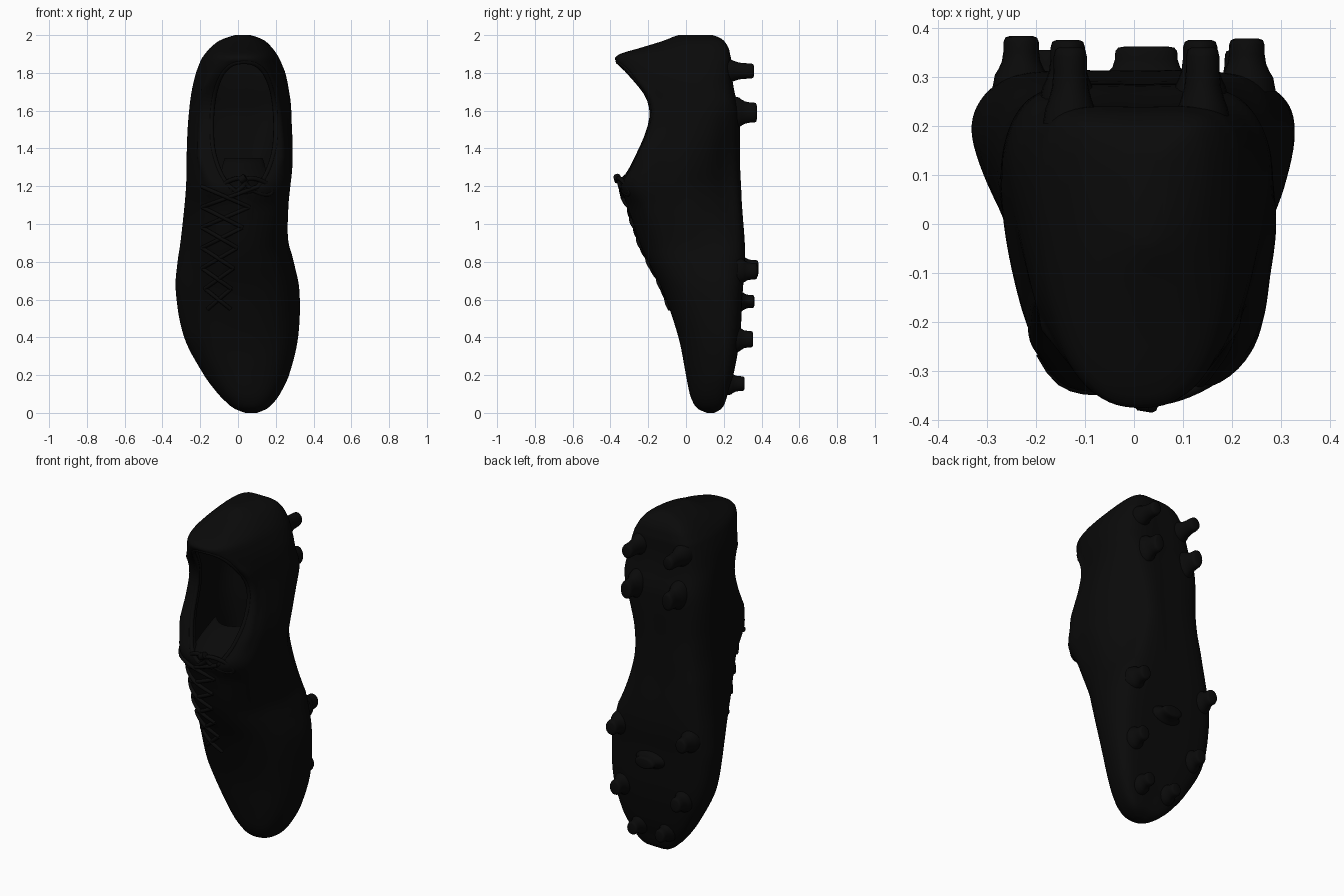
import bpy, bmesh, math
from mathutils import Vector
from mathutils.bvhtree import BVHTree

if "Cube" in bpy.data.objects:
    bpy.data.objects.remove(bpy.data.objects["Cube"])

black = bpy.data.materials.new("near_black")
black.diffuse_color = (0.003, 0.003, 0.003, 1)
black.use_nodes = True
black.node_tree.nodes["Principled BSDF"].inputs["Base Color"].default_value = black.diffuse_color

# Stations along the boot: z, x left, x right, y front (instep), y back (sole)
KEYS = [
    (0.0, 0.04, 0.10, 0.11, 0.15), (0.02, -0.015, 0.15, 0.065, 0.185),
    (0.05, -0.055, 0.185, 0.04, 0.205), (0.1, -0.105, 0.222, 0.02, 0.22),
    (0.2, -0.18, 0.27, 0.0, 0.25), (0.4, -0.285, 0.318, -0.04, 0.285),
    (0.65, -0.33, 0.325, -0.125, 0.30), (0.8, -0.32, 0.295, -0.20, 0.312),
    (0.9, -0.305, 0.272, -0.245, 0.31), (1.1, -0.283, 0.272, -0.31, 0.295),
    (1.2, -0.275, 0.28, -0.345, 0.29), (1.3, -0.272, 0.29, -0.29, 0.285),
    (1.4, -0.27, 0.293, -0.24, 0.285), (1.5, -0.266, 0.29, -0.20, 0.285),
    (1.6, -0.258, 0.284, -0.185, 0.28), (1.7, -0.245, 0.27, -0.22, 0.255),
    (1.8, -0.222, 0.25, -0.31, 0.24), (1.87, -0.195, 0.222, -0.375, 0.238),
    (1.9, -0.175, 0.205, -0.35, 0.232), (1.93, -0.15, 0.183, -0.25, 0.225),
    (1.97, -0.10, 0.142, -0.12, 0.20), (1.99, -0.05, 0.10, -0.07, 0.17),
    (2.0, -0.015, 0.065, -0.04, 0.14)]
# Half cross-sections (share of half width, share of depth): domed forefoot, open collar
DOME = [(0, 1), (.5, 1), (.8, .97), (.95, .88), (1, .74), (.97, .55), (.87, .33),
        (.67, .14), (.37, .03), (0, 0)]
COLLAR = [(0, 1), (.45, 1), (.75, .96), (.92, .86), (1, .7), (.98, .5), (.91, .3),
          (.82, .12), (.70, .0), (0, 0)]


def station(z):
    """Smoothly interpolated left, right, front and back at height z."""
    i = 0
    while i < len(KEYS) - 2 and KEYS[i + 1][0] < z:
        i += 1
    a, b = KEYS[i], KEYS[i + 1]
    p, n = KEYS[max(i - 1, 0)], KEYS[min(i + 2, len(KEYS) - 1)]
    h = b[0] - a[0]
    t = (z - a[0]) / h
    res = []
    for k in range(1, 5):
        ma = (b[k] - p[k]) / (b[0] - p[0]) * h
        mb = (n[k] - a[k]) / (n[0] - a[0]) * h
        res.append((2*t**3 - 3*t*t + 1)*a[k] + (t**3 - 2*t*t + t)*ma
                   + (3*t*t - 2*t**3)*b[k] + (t**3 - t*t)*mb)
    return res


def clamp(v):
    return min(max(v, 0), 1)


def bell(z, lo, hi):
    return math.sin(math.pi*clamp((z - lo)/(hi - lo)))**1.2


def ring(z, inset=0.0, sub=5):
    x0, x1, y0, y1 = station(z)
    x0, x1, y0, y1 = x0 + inset, x1 - inset, y0 + inset, y1 - inset
    w = clamp((z - 1.1)/.25)*clamp((1.87 - z)/.15)
    half = [(a[0]*(1 - w) + b[0]*w, a[1]*(1 - w) + b[1]*w) for a, b in zip(DOME, COLLAR)]
    # right side: undercut arch, upright wall; left side: leaner instep
    arch, lean = bell(z, .85, 1.65), bell(z, .4, 1.3)
    right = [(u*(1 - .36*arch*clamp((v - .6)/.3)) if v > .6
              else u + (1 - u)*.5*arch*clamp(v/.15), v) for u, v in half]
    left = [(-u*(1 - .14*lean*clamp((.7 - v)/.4)), v) for u, v in half]
    loop = right + left[-2:0:-1]
    n, pts = len(loop), []
    for i in range(n):
        p = [Vector(loop[(i + k) % n]) for k in (-1, 0, 1, 2)]
        for s in range(sub):
            t = s / sub
            q = p[1] + 0.5*t*(p[2] - p[0] + t*(2*p[0] - 5*p[1] + 4*p[2] - p[3]
                              + t*(3*(p[1] - p[2]) + p[3] - p[0])))
            pts.append(Vector(((x0 + x1)/2 + q.x*(x1 - x0)/2, y0 + q.y*(y1 - y0), z)))
    return pts


def loft(name, rings):
    """Closed skin through a list of equal rings."""
    bm = bmesh.new()
    vs = [[bm.verts.new(p) for p in r] for r in rings]
    n = len(vs[0])
    for a, b in zip(vs, vs[1:]):
        for i in range(n):
            bm.faces.new((a[i], a[(i + 1) % n], b[(i + 1) % n], b[i]))
    bm.faces.new(vs[0])
    bm.faces.new(vs[-1])
    bmesh.ops.recalc_face_normals(bm, faces=bm.faces)
    me = bpy.data.meshes.new(name)
    bm.to_mesh(me)
    bm.free()
    me.materials.append(black)
    ob = bpy.data.objects.new(name, me)
    bpy.context.collection.objects.link(ob)
    return ob


def activate(ob):
    bpy.ops.object.select_all(action='DESELECT')
    ob.select_set(True)
    bpy.context.view_layer.objects.active = ob


def smooth(ob, angle=45):
    activate(ob)
    bpy.ops.object.shade_smooth_by_angle(angle=math.radians(angle))


# Boot body, lofted from toe to heel
zs = [0, .004, .01, .02, .035, .05, .075] + [.1 + i*.03 for i in range(58)]
zs += [1.86, 1.87, 1.88, 1.89, 1.9, 1.915, 1.93, 1.945, 1.96, 1.97, 1.98, 1.99, 1.996, 2.0]
body = loft("boot_body", [ring(z) for z in zs])
bm = bmesh.new()
bm.from_mesh(body.data)
tree = BVHTree.FromBMesh(bm)
bm.free()


def on_front(x, z, lift=0.0):
    hit = tree.ray_cast(Vector((x, -2, z)), Vector((0, 1, 0)))[0]
    return Vector((x, (hit.y if hit else 0) - lift, z))


# Hollow foot space and ankle opening
def opening(y, grow=1.0, n=48):
    pts = []
    for i in range(n):
        a = 2*math.pi*i/n
        c, s = math.cos(a), math.sin(a)
        wide = 0.165 if s > -0.3 else 0.165 + 0.03*(s + 0.3)
        pts.append(Vector((0.03 + grow*wide*math.copysign(abs(c)**.8, c), y,
                           1.515 + grow*0.335*math.copysign(abs(s)**.9, s))))
    return pts


cutters = [loft("foot_space", [ring(.7 + i*.04, .04, 3) for i in range(31)]),
           loft("ankle_cut", [opening(-.7), opening(0.0)])]
for c in cutters:
    c.hide_render = True
    m = body.modifiers.new("cut", 'BOOLEAN')
    m.operation, m.solver, m.object = 'DIFFERENCE', 'EXACT', c
    activate(body)
    bpy.ops.object.modifier_apply(modifier=m.name)
for c in cutters:
    bpy.data.objects.remove(c)
smooth(body, 40)


def tube(name, pts, radius, cyclic=False):
    cu = bpy.data.curves.new(name, 'CURVE')
    cu.dimensions = '3D'
    cu.bevel_depth, cu.bevel_resolution, cu.use_fill_caps = radius, 2, True
    sp = cu.splines.new('POLY')
    sp.points.add(len(pts) - 1)
    for p, q in zip(sp.points, pts):
        p.co = (*q, 1)
    sp.use_cyclic_u = cyclic
    cu.materials.append(black)
    ob = bpy.data.objects.new(name, cu)
    bpy.context.collection.objects.link(ob)


# Padded edge round the opening
tube("collar_binding", [on_front(p.x, p.z, -.009) for p in opening(0, 1.03)], .013, True)

# Tongue flap behind the laces, dipping into the boot at its end
rows = []
for i in range(12):
    z = 1.02 + i*.03
    w = .13 - .03*(i/11)**4
    y = -.285 - .07*clamp((z - 1.02)/.2) + .16*clamp((z - 1.24)/.11)
    line = [(0.03 + w*(k/6 - 1), y + .07*(k/6 - 1)**2) for k in range(13)]
    rows.append([Vector((x, y, z)) for x, y in line]
                + [Vector((x, y + .025, z)) for x, y in reversed(line)])
smooth(loft("tongue", rows))


# Crossed laces, set off centre, then a bow
def lace(name, a, b, lift):
    pts = []
    for i in range(13):
        t = i/12
        pts.append(on_front(a[0] + (b[0] - a[0])*t, a[1] + (b[1] - a[1])*t,
                            lift*math.sin(math.pi*t)))
    tube(name, pts, .011)


eyelets = [((-.16 - .03*min(1, i/2), .55 + i*.108), (-.04 + .004*i*i, .55 + i*.108))
           for i in range(7)]
for i, (lo, hi) in enumerate(zip(eyelets, eyelets[1:])):
    lace(f"lace_left_{i}", lo[0], hi[1], .004)
    lace(f"lace_right_{i}", lo[1], hi[0], .01)
for side, cx, tilt in (("left", -.03, .35), ("right", .11, -.35)):
    pts = []
    for i in range(24):
        a = 2*math.pi*i/24
        u, v = .07*math.cos(a), .035*math.sin(a)
        pts.append(Vector((cx + u, -.355 + .8*abs(cx + u - .03)**1.4 - .01*math.sin(a),
                           1.2 + v + tilt*u)))
    tube(f"bow_loop_{side}", pts, .012, True)
tube("bow_knot", [Vector((.01, -.36, 1.23)), Vector((.04, -.365, 1.25))], .02)


# Studs on the sole: x, z, tip y, half width, half length
def stud(name, x, z, tip, rx, rz):
    base = tree.ray_cast(Vector((x, 2, z)), Vector((0, -1, 0)))[0].y
    h = tip - base
    shape = [(-.03, 1.6), (0, 1.45), (.15*h, 1.25), (.35*h, 1.06), (.6*h, .98),
             (.85*h, .97), (.96*h, .88), (h, .65)]
    rings = [[Vector((x + rx*s*math.cos(2*math.pi*i/20), base + d,
                      z + rz*s*math.sin(2*math.pi*i/20))) for i in range(20)]
             for d, s in shape]
    smooth(loft(name, rings), 50)


for name, x, z, tip, rx, rz in (
        ("heel_stud_back_left", -.13, 1.81, .36, .035, .042),
        ("heel_stud_back_right", .14, 1.81, .36, .035, .042),
        ("heel_stud_front_left", -.135, 1.59, .375, .036, .055),
        ("heel_stud_front_right", .135, 1.59, .375, .036, .055),
        ("ball_stud_left", -.23, .765, .383, .037, .045),
        ("ball_stud_right", .23, .75, .378, .037, .045),
        ("middle_stud_left", -.175, .39, .355, .036, .045),
        ("middle_stud_right", .22, .39, .355, .036, .045),
        ("toe_stud_left", -.04, .155, .31, .034, .04),
        ("toe_stud_right", .14, .155, .31, .034, .04),
        ("centre_stud", .025, .59, .362, .065, .035)):
    stud(name, x, z, tip, rx, rz)
